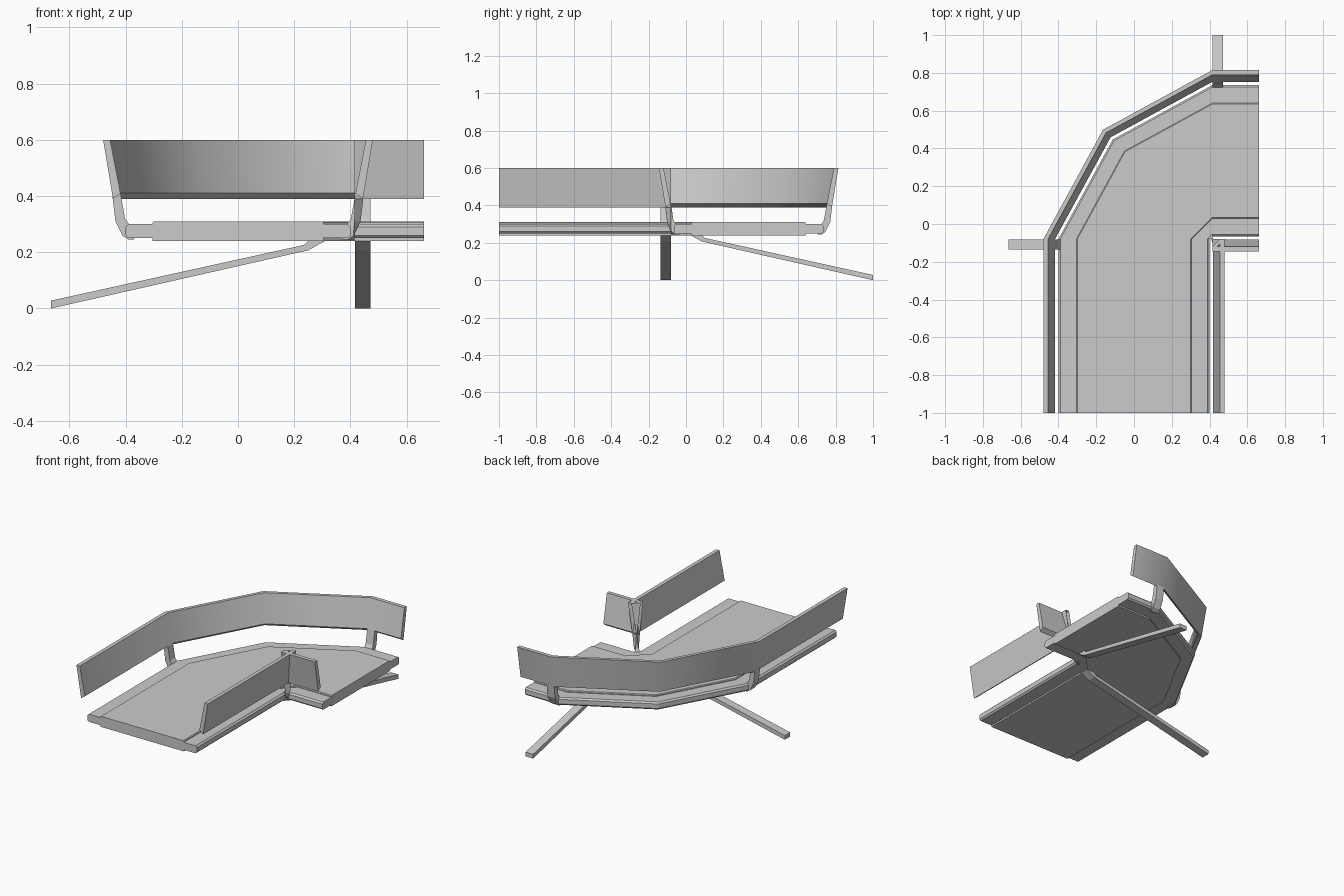
import bpy, bmesh, math

if "Cube" in bpy.data.objects:
    bpy.data.objects.remove(bpy.data.objects["Cube"])

CX, CY, DIAG = 0.415, -0.08, 0.335   # bend pivot and mirror line x + y... of the 90 degree turn
Y0, X1 = -1.0, 0.662                 # open ends of the two straight arms


def place(u, station):
    """Plan position of cross-section offset u at a station along the bend."""
    if station == "start":
        return (u, Y0)
    if station == "a":
        return (u, CY)
    if station == "mid":
        r = CX - u
        d = r * (0.915 if r > 0.3 else 0.7071) * math.sqrt(0.5)
        if r <= 0.3:
            d = r * 0.5
        return (CX - d, CY + d)
    if station == "b":
        return (CX, DIAG - u)
    return (X1, DIAG - u)


def build(name, rings, smooth=False):
    """Loft closed rings of equal point count and cap both ends."""
    bm = bmesh.new()
    vs = [[bm.verts.new(p) for p in ring] for ring in rings]
    n = len(vs[0])
    for r0, r1 in zip(vs, vs[1:]):
        for i in range(n):
            j = (i + 1) % n
            bm.faces.new((r0[i], r0[j], r1[j], r1[i]))
    bm.faces.new(vs[0][::-1])
    bm.faces.new(vs[-1])
    bmesh.ops.recalc_face_normals(bm, faces=bm.faces)
    me = bpy.data.meshes.new(name)
    bm.to_mesh(me)
    bm.free()
    ob = bpy.data.objects.new(name, me)
    bpy.context.collection.objects.link(ob)
    if smooth:
        bpy.ops.object.select_all(action='DESELECT')
        ob.select_set(True)
        bpy.context.view_layer.objects.active = ob
        bpy.ops.object.shade_smooth_by_angle(angle=math.radians(40))
    return ob


def sweep(name, profile, stations, smooth=False):
    return build(name, [[(*place(u, s), z) for u, z in profile] for s in stations], smooth)


def flip(profile):
    return [(-u, z) for u, z in profile]


def mirror(ring):
    """Reflect points across the diagonal of the bend."""
    return [(DIAG - y, DIAG - x, z) for x, y, z in ring]


FULL = ("start", "a", "mid", "b", "end")
INNER = ("start", "a", "b", "end")

# Cross-sections as (offset, height), drawn for the outer (left) side
slab = [(-0.305, 0.24), (-0.305, 0.305), (-0.30, 0.31),
        (0.30, 0.31), (0.305, 0.305), (0.305, 0.24)]
flange = [(-0.305, 0.25), (-0.39, 0.25), (-0.40, 0.26),
          (-0.40, 0.29), (-0.39, 0.30), (-0.305, 0.30)]
wall = [(-0.48, 0.60), (-0.455, 0.60), (-0.418, 0.41), (-0.445, 0.39)]
bracket = [(-0.447, 0.40), (-0.436, 0.31), (-0.41, 0.258), (-0.39, 0.245),
           (-0.37, 0.245), (-0.37, 0.298), (-0.388, 0.30), (-0.402, 0.32),
           (-0.418, 0.41)]
leg = [(-0.665, 0.0), (-0.665, 0.028), (0.235, 0.226), (0.25, 0.24),
       (0.31, 0.24), (0.25, 0.207)]

# Deck
sweep("deck_slab", slab, FULL)
sweep("outer_flange", flange, FULL)
sweep("inner_flange", flip(flange), INNER)

# Side walls
sweep("outer_wall", wall, FULL, smooth=True)
sweep("inner_wall", flip(wall), INNER)

# Wall brackets: two outside, one fanned round the inner corner
SLAB_Y = (-0.136, -0.081)
for name, prof in (("bracket", bracket), ("leg", leg)):
    rings = [[(u, y, z) for u, z in prof] for y in SLAB_Y]
    build("left_" + name, rings)
    build("back_" + name, [mirror(r) for r in rings])
sweep("inner_bracket", flip(bracket), ("a", "b"))
